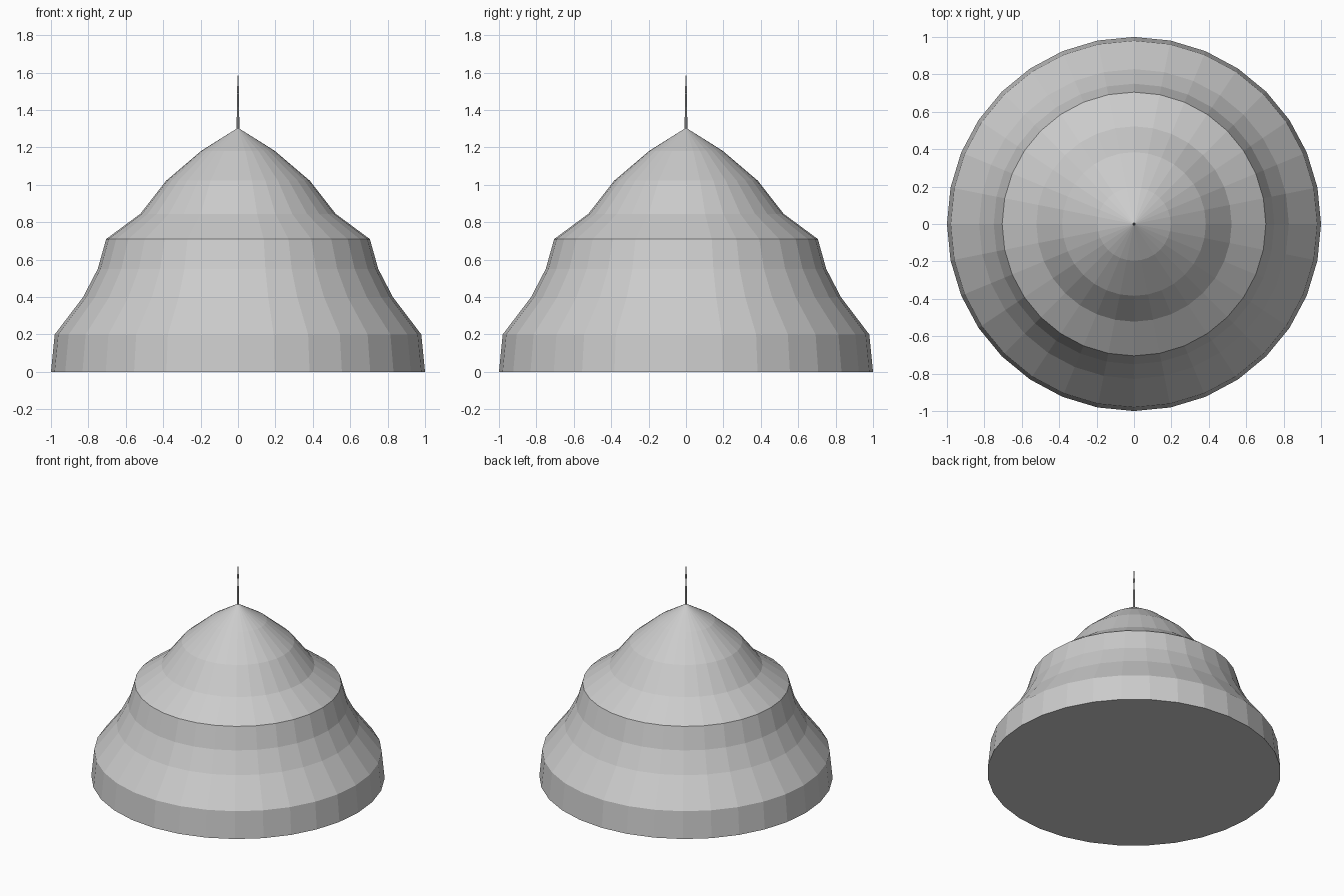
import bpy, bmesh
from math import cos, sin, tau

if "Cube" in bpy.data.objects:
    bpy.data.objects.remove(bpy.data.objects["Cube"])


def lathe(name, profile, sides):
    """Revolve (radius, z) points around z; radius 0 makes a tip, open ends get capped."""
    bm = bmesh.new()
    rings = []
    for r, z in profile:
        n = sides if r > 0 else 1
        rings.append([bm.verts.new((r * cos(tau * i / sides), r * sin(tau * i / sides), z))
                      for i in range(n)])
    for a, b in zip(rings, rings[1:]):
        for i in range(sides):
            j = (i + 1) % sides
            if len(b) == 1:
                bm.faces.new((a[i], a[j], b[0]))
            else:
                bm.faces.new((a[i], a[j], b[j], b[i]))
    for ring in (rings[0], rings[-1]):
        if len(ring) > 1:
            bm.faces.new(ring)
    bmesh.ops.recalc_face_normals(bm, faces=bm.faces[:])
    mesh = bpy.data.meshes.new(name)
    bm.to_mesh(mesh)
    bm.free()
    obj = bpy.data.objects.new(name, mesh)
    bpy.context.collection.objects.link(obj)
    return obj


# Stepped bell-shaped dome with a flat underside
lathe("dome", [(1.0, 0), (0.98, 0.2), (0.828, 0.4), (0.75, 0.55), (0.705, 0.71),
               (0.522, 0.845), (0.384, 1.022), (0.196, 1.182), (0, 1.305)], 32)

# Thin finial needle with a small collar
lathe("spire", [(0.008, 1.29), (0.006, 1.4), (0.004, 1.49), (0.006, 1.495),
                (0.006, 1.525), (0.003, 1.53), (0.002, 1.585)], 8)
